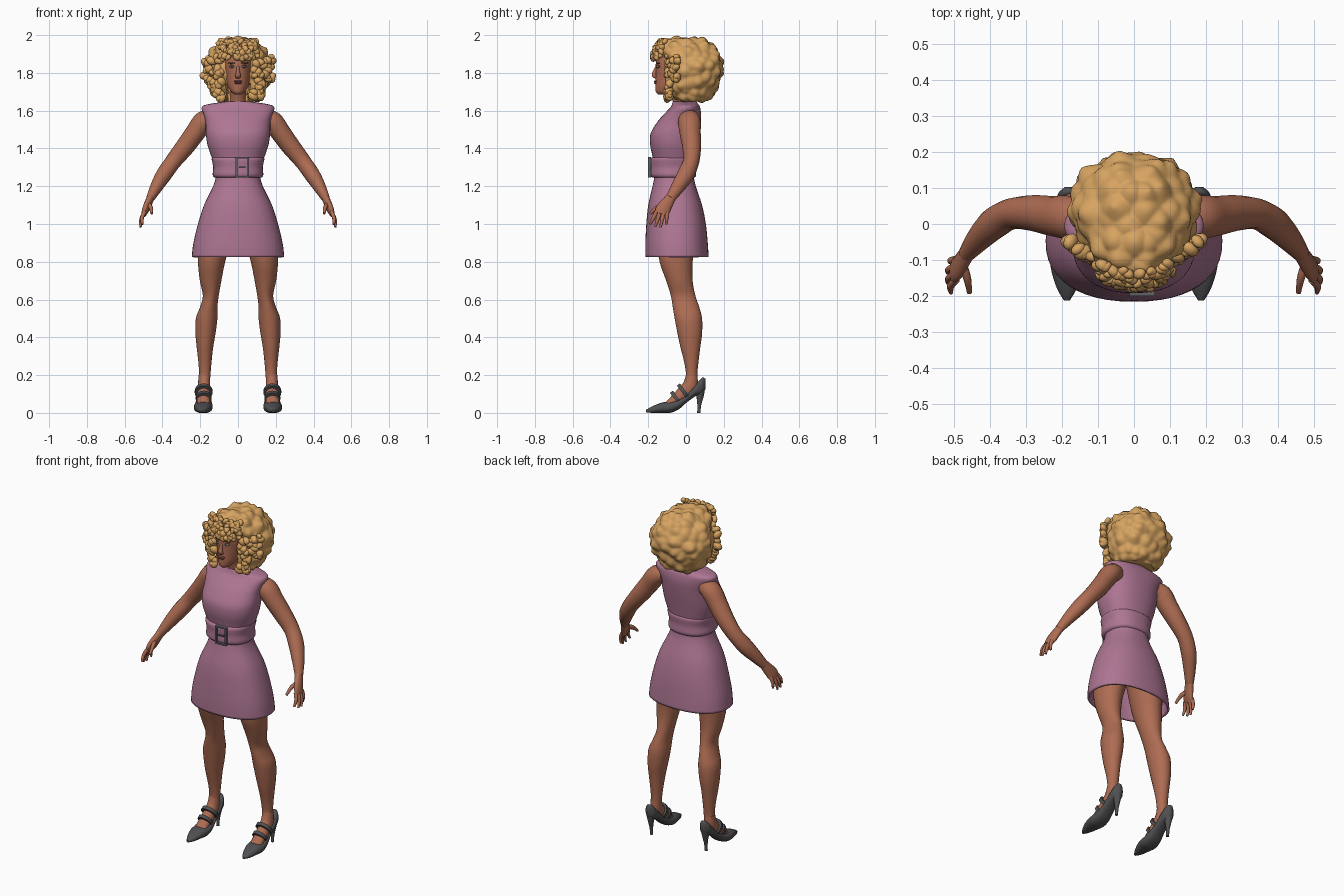
import bpy
import bmesh
import math
import random
from mathutils import Vector, Matrix, Euler, noise

random.seed(4)
cube = bpy.data.objects.get("Cube")
if cube:
    bpy.data.objects.remove(cube)


def material(name, *rgb):
    mat = bpy.data.materials.new(name)
    mat.use_nodes = True
    mat.diffuse_color = (*rgb, 1)
    mat.node_tree.nodes["Principled BSDF"].inputs["Base Color"].default_value = (*rgb, 1)
    return mat


SKIN = material("brown skin", .42, .15, .085)
DRESS = material("mauve cloth", .42, .18, .29)
HAIR = material("golden hair", .68, .37, .12)
SHOE = material("charcoal leather", .08, .08, .085)
METAL = material("dark metal", .13, .12, .13)
LIPS = material("lips", .24, .075, .06)
WHITE = material("eye white", .45, .42, .4)
IRIS = material("eye iris", .05, .09, .13)
BROW = material("brow", .12, .05, .03)


def finish(name, bm, mat, mirror=False):
    bmesh.ops.recalc_face_normals(bm, faces=bm.faces)
    me = bpy.data.meshes.new(name)
    bm.to_mesh(me)
    bm.free()
    me.materials.append(mat)
    me.shade_smooth()
    me.set_sharp_from_angle(angle=math.radians(55))
    ob = bpy.data.objects.new(name, me)
    bpy.context.collection.objects.link(ob)
    if mirror:
        ob.modifiers.new("Mirror", 'MIRROR').use_mirror_merge = False
    return ob


def interpolate(rows, steps):
    """Catmull-Rom blend between rows of numbers."""
    out = []
    for i in range(len(rows) - 1):
        a, b, c, d = (rows[max(0, min(len(rows) - 1, i + k))] for k in (-1, 0, 1, 2))
        for s in range(steps):
            t = s / steps
            out.append([q + .5 * t * (r - p + t * (2 * p - 5 * q + 4 * r - w + t * (3 * (q - r) + w - p)))
                        for p, q, r, w in zip(a, b, c, d)])
    return out + [list(rows[-1])]


def skin_rings(rings, close_start=True, close_end=True):
    bm = bmesh.new()
    loops = [[bm.verts.new(p) for p in ring] for ring in rings]
    for lo, hi in zip(loops, loops[1:]):
        for j in range(len(lo)):
            k = (j + 1) % len(lo)
            bm.faces.new((lo[j], lo[k], hi[k], hi[j]))
    if close_start:
        bm.faces.new(loops[0])
    if close_end:
        bm.faces.new(loops[-1])
    return bm


def loft(rows, along_y=False, n=32, steps=4, power=2.0, **caps):
    """Rows: (level, centre x, half width, low, high) across a level axis."""
    rings = []
    for w, cx, hx, lo, hi in interpolate(rows, steps):
        ring = []
        for j in range(n):
            c, s = math.cos(math.tau * j / n), math.sin(math.tau * j / n)
            x = cx + hx * math.copysign(abs(c) ** (2 / power), c)
            v = (lo + hi) / 2 + (hi - lo) / 2 * math.copysign(abs(s) ** (2 / power), s)
            ring.append((x, w, v) if along_y else (x, v, w))
        rings.append(ring)
    return skin_rings(rings, **caps)


def tube(rows, n=16, steps=4):
    """Rows: (x, y, z, radius across, radius sideways) along a path."""
    rows = interpolate(rows, steps)
    pts = [Vector(r[:3]) for r in rows]
    rings = []
    for i, r in enumerate(rows):
        t = (pts[min(i + 1, len(pts) - 1)] - pts[max(i - 1, 0)]).normalized()
        a = t.cross(Vector((1, 0, 0))).normalized()
        b = a.cross(t)
        rings.append([pts[i] + a * r[3] * math.cos(math.tau * j / n) + b * r[4] * math.sin(math.tau * j / n)
                      for j in range(n)])
    return skin_rings(rings)


def blobs(name, items, mat, mirror=False):
    bm = bmesh.new()
    for loc, rot, scale in items:
        bmesh.ops.create_icosphere(bm, subdivisions=2, radius=1,
                                   matrix=Matrix.LocRotScale(Vector(loc), Euler(rot), Vector(scale)))
    return finish(name, bm, mat, mirror)


# Dress with an open hem
dress = finish("dress", loft([(z, 0, h, f, b) for z, h, f, b in (
    (.825, .245, -.215, .12), (.9, .236, -.215, .115), (1, .212, -.21, .105),
    (1.1, .18, -.2, .085), (1.2, .132, -.177, .052), (1.25, .118, -.168, .042),
    (1.3, .121, -.168, .042), (1.36, .142, -.178, .05), (1.42, .162, -.19, .06),
    (1.48, .17, -.187, .07), (1.54, .172, -.152, .078), (1.58, .182, -.118, .08),
    (1.615, .193, -.085, .075), (1.632, .168, -.075, .067), (1.648, .07, -.07, .055))],
    n=48, power=2.3, close_start=False), DRESS)
hem = dress.modifiers.new("Thickness", 'SOLIDIFY')
hem.thickness = .012

# Belt and buckle
finish("belt", loft([(z, 0, h, f, b) for z, h, f, b in (
    (1.245, .124, -.178, .046), (1.26, .134, -.19, .054), (1.3, .131, -.189, .051),
    (1.34, .139, -.191, .055), (1.352, .137, -.182, .05))], n=48, power=2.3), DRESS)
bm = bmesh.new()
for x, z, w, h in ((-.008, 1.3, .009, .104), (.054, 1.3, .009, .104), (.023, 1.25, .07, .009),
                   (.023, 1.35, .07, .009), (.023, 1.3, .034, .007)):
    bmesh.ops.create_cube(bm, size=1, matrix=Matrix.LocRotScale(
        Vector((x, -.192, z)), None, Vector((w, .016, h))))
finish("buckle", bm, METAL)

# Legs and feet
finish("leg", loft([
    (1.02, .1, .09, -.15, .05), (.9, .125, .085, -.15, .048), (.8, .14, .072, -.14, .035),
    (.7, .145, .057, -.105, .035), (.62, .144, .042, -.08, .05), (.56, .155, .046, -.07, .07),
    (.5, .166, .057, -.06, .085), (.42, .172, .053, -.045, .085), (.35, .175, .044, -.03, .076),
    (.27, .175, .035, -.01, .066), (.2, .176, .03, 0, .06), (.14, .18, .03, -.008, .065)]), SKIN, True)
finish("foot", tube([(.178, .03, .2, .03, .03), (.18, .02, .14, .04, .033),
                     (.182, -.03, .088, .036, .036), (.184, -.1, .04, .018, .035)]), SKIN, True)

# Pointed high-heeled shoes
finish("shoe", loft([
    (-.212, .186, .008, .004, .016), (-.18, .186, .027, 0, .034), (-.13, .185, .044, 0, .054),
    (-.085, .184, .05, 0, .06), (-.04, .182, .045, .018, .075), (0, .181, .038, .052, .1),
    (.05, .181, .036, .088, .15), (.085, .181, .029, .1, .186), (.103, .181, .01, .125, .18)],
    along_y=True, power=2.3), SHOE, True)
finish("heel", tube([(.182, .072, .13, .03, .028), (.182, .074, .09, .02, .018),
                     (.182, .07, .04, .01, .01), (.182, .068, 0, .009, .009)]), SHOE, True)
for name, y, z, r in (("instep_strap", -.012, .112, .047), ("toe_strap", -.052, .078, .042)):
    slope = Vector((0, -.008, -.006))
    centre = Vector((.182, y, z))
    finish(name, tube([(*(centre - slope), r, r), (*(centre + slope), r, r)], n=24, steps=1), SHOE, True)

# Arms and hands
finish("arm", tube([
    (.13, .015, 1.56, .045, .045), (.18, .018, 1.545, .06, .055), (.225, .022, 1.485, .056, .053),
    (.28, .03, 1.41, .05, .05), (.34, .028, 1.335, .043, .044), (.39, 0, 1.265, .045, .042),
    (.43, -.04, 1.2, .037, .034), (.465, -.083, 1.135, .026, .022)]), SKIN, True)
finish("palm", tube([
    (.46, -.077, 1.145, .026, .02), (.475, -.1, 1.11, .033, .02),
    (.49, -.122, 1.075, .039, .018), (.5, -.132, 1.05, .034, .013)]), SKIN, True)
tips = ((.507, -.19, .998), (.516, -.163, .985), (.516, -.135, .982), (.506, -.105, .998))
for i, (x, y, z) in enumerate(tips):
    root = Vector((.494, -.156 + .019 * i, 1.065))
    tip = Vector((x, y, z))
    knuckle = root.lerp(tip, .5) + Vector((.008, 0, 0))
    finish("finger_%d" % (i + 1), tube([(*root, .011, .011), (*knuckle, .01, .01),
                                        (*tip, .006, .006)], n=10), SKIN, True)
finish("thumb", tube([(.476, -.11, 1.105, .014, .013), (.462, -.152, 1.088, .012, .011),
                      (.456, -.19, 1.055, .007, .007)], n=10), SKIN, True)

# Neck, head and face
finish("neck", loft([(1.6, 0, .052, -.06, .04), (1.66, 0, .043, -.072, .03),
                     (1.75, 0, .046, -.1, .02)]), SKIN)
finish("head", loft([(z, 0, h, f, b) for z, h, f, b in (
    (1.686, .018, -.148, -.1), (1.7, .036, -.16, -.06), (1.73, .055, -.162, 0),
    (1.77, .066, -.161, .04), (1.81, .072, -.16, .05), (1.85, .074, -.16, .05),
    (1.9, .07, -.15, .05), (1.94, .05, -.11, .03))]), SKIN)
finish("nose", tube([(0, -.15, 1.84, .008, .008), (0, -.164, 1.81, .01, .009),
                     (0, -.169, 1.788, .012, .015), (0, -.157, 1.776, .008, .014)], n=12), SKIN)
flat = (0, 0, 0)
blobs("lips", [((0, -.16, 1.755), flat, (.024, .01, .006)), ((0, -.16, 1.746), flat, (.019, .01, .006))], LIPS)
tilt = (0, 0, .35)
blobs("eyelid", [((.031, -.147, 1.834), tilt, (.018, .008, .009))], BROW, True)
blobs("eyeball", [((.031, -.149, 1.832), tilt, (.015, .008, .006))], WHITE, True)
blobs("iris", [((.031, -.155, 1.832), tilt, (.006, .004, .006))], IRIS, True)
blobs("eyebrow", [((.033, -.148, 1.852), tilt, (.022, .007, .004))], BROW, True)

# Bulk of the curly hair, lumpy all over with a notch for the throat
bm = loft([(z, 0, h, f, b) for z, h, f, b in (
    (1.648, .09, -.06, .1), (1.67, .128, -.085, .14), (1.72, .155, -.1, .165),
    (1.78, .173, -.108, .187), (1.83, .178, -.113, .197), (1.88, .165, -.12, .187),
    (1.93, .135, -.135, .158), (1.965, .092, -.13, .12), (1.984, .045, -.09, .075),
    (1.988, .012, -.02, .01))], n=96, steps=7, power=2.1)
bm.normal_update()
for v, normal in [(v, v.normal.copy()) for v in bm.verts]:
    spacing = noise.voronoi(v.co * 17)[0][0]
    v.co += normal * .034 * (.5 - spacing)
    if abs(v.co.x) < .056 and v.co.z < 1.74:
        v.co.y = max(v.co.y, -.04)
finish("hair", bm, HAIR)


def curl(x, y, z, r):
    spin = [random.uniform(-1, 1) for _ in range(3)]
    return (x, y, z), spin, (r * 1.25, r * .85, r)


# Small curls over the forehead
fringe = []
for i in range(95):
    x, z = random.uniform(-.1, .1), random.uniform(1.872, 1.972)
    bulge = math.sqrt(1 - (x / .14) ** 2) * math.sqrt(1 - ((z - 1.88) / .125) ** 2)
    fringe.append(curl(x, -.04 - .135 * bulge, z, random.uniform(.013, .018)))
blobs("fringe_curls", fringe, HAIR)

# Larger locks framing the face
locks = []
for i in range(90):
    z = random.uniform(1.665, 1.89)
    x = random.uniform(.08, .1 + .08 * min(1, (z - 1.63) / .15))
    y = -.012 - .098 * math.sqrt(1 - (x / .19) ** 2)
    locks.append(curl(x * (-1) ** i, y, z, random.uniform(.016, .024)))
blobs("side_locks", locks, HAIR)
